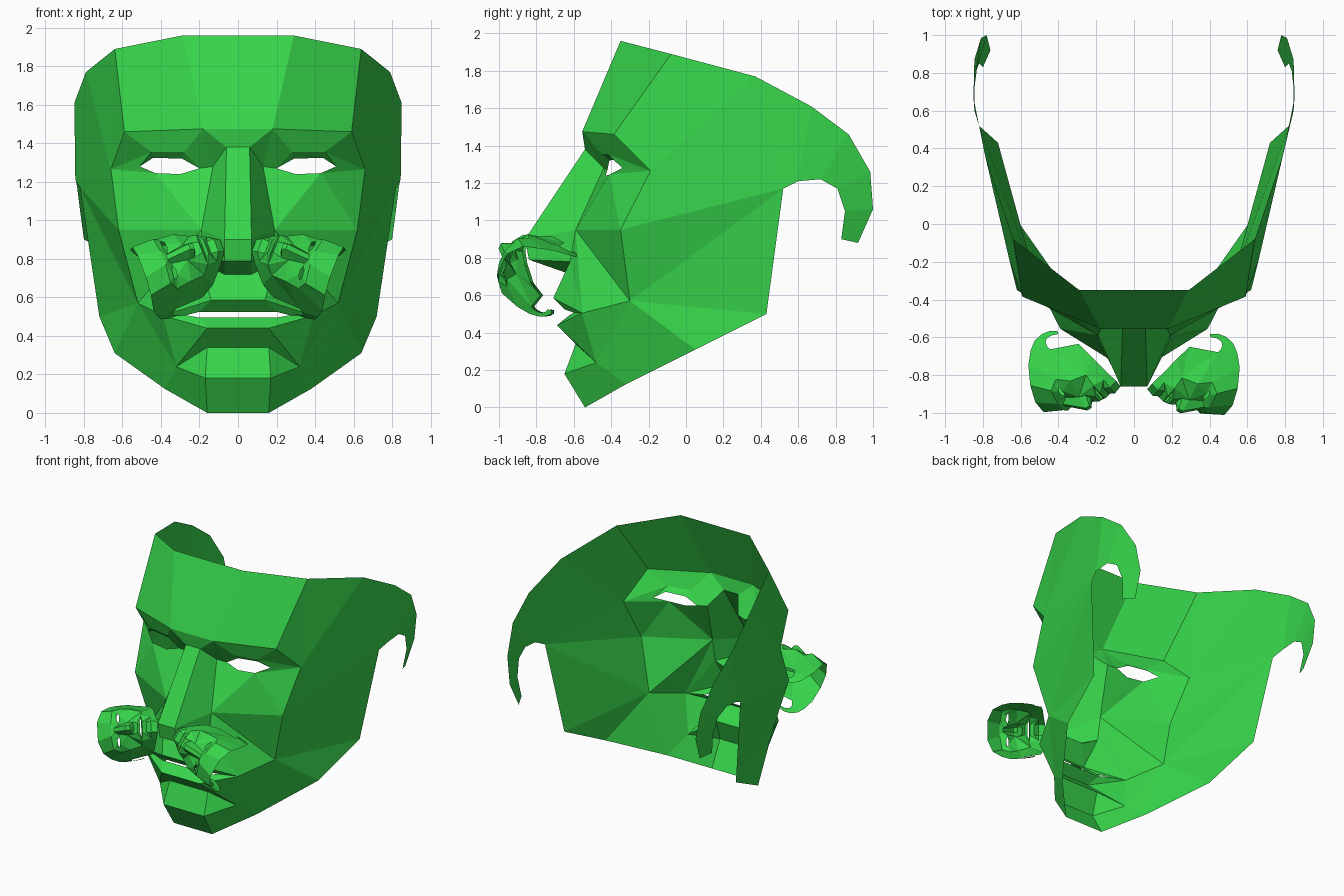
import bpy, bmesh
from mathutils import Matrix, Vector

if "Cube" in bpy.data.objects:
    bpy.data.objects.remove(bpy.data.objects["Cube"])

green = bpy.data.materials.new("green")
green.diffuse_color = (0.038, 0.66, 0.07, 1)
green.use_nodes = True
green.node_tree.nodes["Principled BSDF"].inputs["Base Color"].default_value = green.diffuse_color

bm = bmesh.new()
P = {}


def points(**kw):
    """Named points of the right half; a trailing _ means the mirrored one."""
    for name, (x, y, z) in kw.items():
        P[name] = bm.verts.new((x, y, z))
        P[name + "_"] = bm.verts.new((-x, y, z))


def sides(text):
    """Faces given by point names, made on both halves."""
    for face in text.split(","):
        names = face.split()
        bm.faces.new([P[n] for n in names])
        bm.faces.new([P[n + "_"] for n in reversed(names)])


def middle(*names):
    """Strip of quads across the centre line."""
    for a, b in zip(names, names[1:]):
        bm.faces.new([P[a], P[a + "_"], P[b + "_"], P[b]])


# forehead rim running back into the hooked ear strap
points(t0=(.29, -.35, 1.96), t1=(.64, -.08, 1.89), t2=(.79, .37, 1.77), t3=(.85, .67, 1.61),
       t4=(.845, .87, 1.46), t5=(.81, .985, 1.26), t6=(.78, 1.0, 1.06), t7=(.76, .92, .88))
points(i2=(.82, .52, 1.17), i3=(.845, .60, 1.21), i4=(.845, .72, 1.22), i5=(.835, .81, 1.17),
       i6=(.82, .85, 1.05), i7=(.80, .83, .90))
# jaw and cheek
points(j0=(.72, .43, .50), j1=(.64, .05, .31), j2=(.38, -.32, .125), j3=(.16, -.54, 0),
       c0=(.19, -.59, .95), c1=(.62, -.35, .95), d=(.52, -.30, .57), s=(.32, -.48, .24))
# brow, upper lid and eye opening
points(b0=(.18, -.555, 1.475), b1=(.59, -.385, 1.46), o=(.66, -.19, 1.265), q=(.13, -.44, 1.28),
       f1=(.28, -.45, 1.355), f2=(.45, -.42, 1.355),
       e0=(.20, -.42, 1.27), e1=(.29, -.41, 1.32), e2=(.44, -.385, 1.325),
       e3=(.51, -.34, 1.28), e4=(.43, -.41, 1.245), e5=(.30, -.43, 1.24))
# nose
points(n0=(.06, -.54, 1.38), n1=(.07, -.86, .90), n2=(.07, -.84, .79), n3=(.07, -.64, .72),
       a=(.19, -.62, .78))
# lips and chin
points(u0=(.14, -.71, .585), u1=(.20, -.65, .525), k=(.39, -.555, .505), m=(.27, -.60, .507),
       l0=(.20, -.62, .495), l1=(.16, -.69, .44), h0=(.16, -.59, .34), h1=(.17, -.65, .18))

middle("t0", "b0", "n0", "n1", "n2", "n3", "u0", "u1")
middle("l0", "l1", "h0", "h1", "j3")
for n in range(2, 7):
    sides(f"t{n} t{n+1} i{n+1} i{n}")
sides("t0 t1 b1 b0, b1 t1 o, o t1 t2, o t2 i2, o i2 c1, c1 i2 d, d i2 j0, d j0 j1, d j1 j2, s d j2")
sides("b0 q n0, b0 e0 q, b0 f1 e0, b0 b1 f2 f1, b1 o f2, f2 o e3, f1 f2 e2 e1, f1 e1 e0, f2 e3 e2")
sides("o e4 e3, o c1 e4, e4 c1 c0, e4 c0 e5, e5 c0 q e0")
sides("n0 q c0 n1, n1 c0 a n2, n2 a n3, n3 a u0, a k u0, c0 k a, c0 d k, c0 c1 d, k d s")
sides("u0 k m u1, m k l1 l0, l1 k s, l1 s h0, h0 s h1, h1 s j2 j3")

bmesh.ops.recalc_face_normals(bm, faces=bm.faces)
bm.faces.ensure_lookup_table()
if min(bm.faces, key=lambda f: f.calc_center_median().y).normal.y > 0:
    bmesh.ops.reverse_faces(bm, faces=bm.faces)
mesh = bpy.data.meshes.new("face_mask")
bm.to_mesh(mesh)
bm.free()
mesh.materials.append(green)
mask = bpy.data.objects.new("face_mask", mesh)
bpy.context.collection.objects.link(mask)

# small masks growing chin-first out of each nostril
for name, sx, y in (("small_mask_right", 1, -.88), ("small_mask_left", -1, -.865)):
    back = Vector((.235 * sx, .844, -.478)).normalized()
    up = Vector((.91 * sx, -.356, -.19))
    up = (up - back * up.dot(back)).normalized()
    rot = Matrix((back.cross(up), back, up)).transposed().to_4x4()
    ob = bpy.data.objects.new(name, mesh)
    bpy.context.collection.objects.link(ob)
    ob.matrix_world = (Matrix.Translation((.10 * sx, y, .87)) @ rot @ Matrix.Scale(.228, 4)
                       @ Matrix.Translation((0, .6, -.1)))
